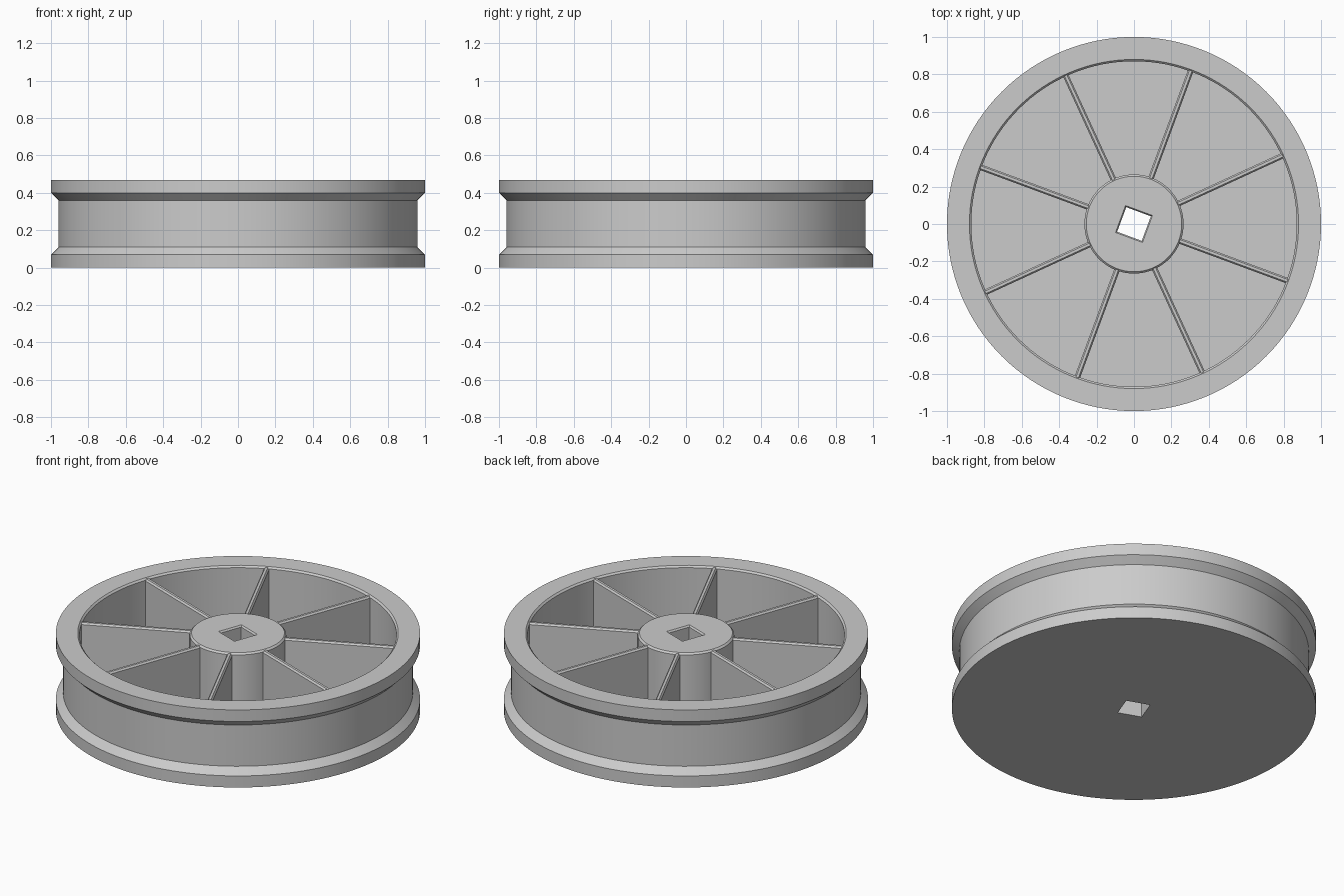
import bpy, bmesh, math
from mathutils import Matrix

if "Cube" in bpy.data.objects:
    bpy.data.objects.remove(bpy.data.objects["Cube"])

H, FLOOR, CH = 0.47, 0.07, 0.01
SEGMENTS = 128
TILT = math.radians(-20.3)

grey = bpy.data.materials.new("grey plastic")
grey.diffuse_color = (0.6, 0.6, 0.6, 1)
grey.use_nodes = True
grey.node_tree.nodes["Principled BSDF"].inputs["Base Color"].default_value = grey.diffuse_color


def make_object(name, bm):
    bmesh.ops.recalc_face_normals(bm, faces=bm.faces)
    mesh = bpy.data.meshes.new(name)
    bm.to_mesh(mesh)
    bm.free()
    mesh.materials.append(grey)
    obj = bpy.data.objects.new(name, mesh)
    bpy.context.collection.objects.link(obj)
    return obj


def loft(bm, rings):
    """Join rings of points into a closed solid."""
    loops = [[bm.verts.new(p) for p in ring] for ring in rings]
    for a, b in zip(loops, loops[1:]):
        for i in range(len(a)):
            j = (i + 1) % len(a)
            bm.faces.new((a[i], a[j], b[j], b[i]))
    bm.faces.new(loops[0][::-1])
    bm.faces.new(loops[-1])


def circle(r, z):
    angles = [2 * math.pi * i / SEGMENTS for i in range(SEGMENTS)]
    return [(r * math.cos(a), r * math.sin(a), z) for a in angles]


def square(h, z):
    return [(-h, -h, z), (h, -h, z), (h, h, z), (-h, h, z)]


# Wheel body: grooved outside, hollow well, floor and central hub
profile = [(1, 0), (1, 0.07), (0.96, 0.11), (0.96, 0.36), (1, 0.40), (1, H),
           (0.88, H), (0.88 - CH, H - CH), (0.88 - CH, FLOOR),
           (0.265, FLOOR), (0.265, H - CH), (0.265 - CH, H)]
bm = bmesh.new()
loft(bm, [circle(r, z) for r, z in profile])
wheel = make_object("wheel_body", bm)

# Square axle hole with a chamfered top
bm = bmesh.new()
loft(bm, [square(0.07, -0.1), square(0.07, H - CH), square(0.077, H), square(0.077, H + 0.1)])
bm.transform(Matrix.Rotation(TILT, 4, 'Z'))
cutter = make_object("axle_hole_cutter", bm)
cutter.hide_render = True
cut = wheel.modifiers.new("axle_hole", 'BOOLEAN')
cut.operation = 'DIFFERENCE'
cut.solver = 'EXACT'
cut.object = cutter
bpy.context.view_layer.objects.active = wheel
wheel.select_set(True)
bpy.ops.object.modifier_apply(modifier=cut.name)
bpy.data.objects.remove(cutter)
bpy.ops.object.shade_smooth_by_angle(angle=math.radians(25))

# Eight thin spokes with chamfered top edges
section = [(-0.015, FLOOR - 0.01), (0.015, FLOOR - 0.01), (0.015, H - 0.015),
           (0.007, H - 0.005), (-0.007, H - 0.005), (-0.015, H - 0.015)]
for k in range(8):
    bm = bmesh.new()
    loft(bm, [[(x, y, z) for y, z in section] for x in (0.255, 0.88)])
    bm.transform(Matrix.Rotation(TILT + k * math.pi / 4, 4, 'Z'))
    make_object(f"spoke_{k + 1}", bm)
